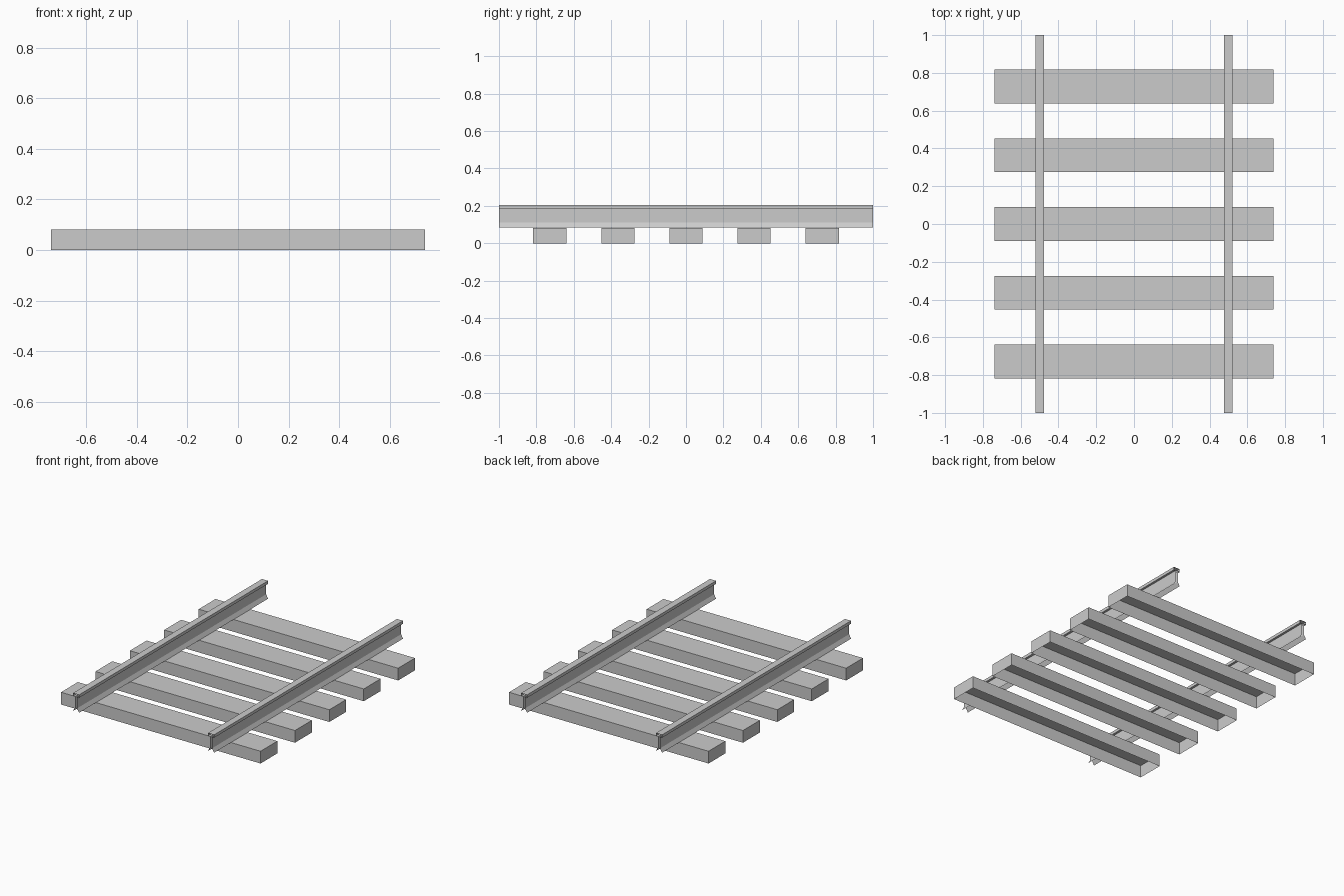
import bpy
import bmesh

if "Cube" in bpy.data.objects:
    bpy.data.objects.remove(bpy.data.objects["Cube"])


def make_object(name, bm):
    mesh = bpy.data.meshes.new(name)
    bm.to_mesh(mesh)
    bm.free()
    obj = bpy.data.objects.new(name, mesh)
    bpy.context.collection.objects.link(obj)
    return obj


def make_tie(name, y):
    # Box with an open underside
    bm = bmesh.new()
    bmesh.ops.create_cube(bm, size=1)
    bmesh.ops.scale(bm, verts=bm.verts, vec=(1.478, 0.178, 0.082))
    bmesh.ops.translate(bm, verts=bm.verts, vec=(0, y, 0.041))
    bm.normal_update()
    bottom = [f for f in bm.faces if f.normal.z < -0.5]
    bmesh.ops.delete(bm, geom=bottom, context='FACES_ONLY')
    return make_object(name, bm)


def make_rail(name, x):
    # Rail section swept along y, open at both ends and underneath
    half = [(0.0225, 0.084), (0.008, 0.110), (0.008, 0.184),
            (0.0225, 0.184), (0.0225, 0.204)]
    profile = half + [(-px, pz) for px, pz in reversed(half)]
    bm = bmesh.new()
    front = [bm.verts.new((x + px, -1, pz)) for px, pz in profile]
    back = [bm.verts.new((x + px, 1, pz)) for px, pz in profile]
    for i in range(len(profile) - 1):
        bm.faces.new((front[i], back[i], back[i + 1], front[i + 1]))
    bm.normal_update()
    if max(bm.faces, key=lambda f: f.calc_center_median().z).normal.z < 0:
        bmesh.ops.reverse_faces(bm, faces=bm.faces)
    return make_object(name, bm)


# Five cross ties
for i in range(5):
    make_tie(f"tie_{i + 1}", (i - 2) * 0.364)

# Two rails
make_rail("rail_left", -0.5)
make_rail("rail_right", 0.5)
